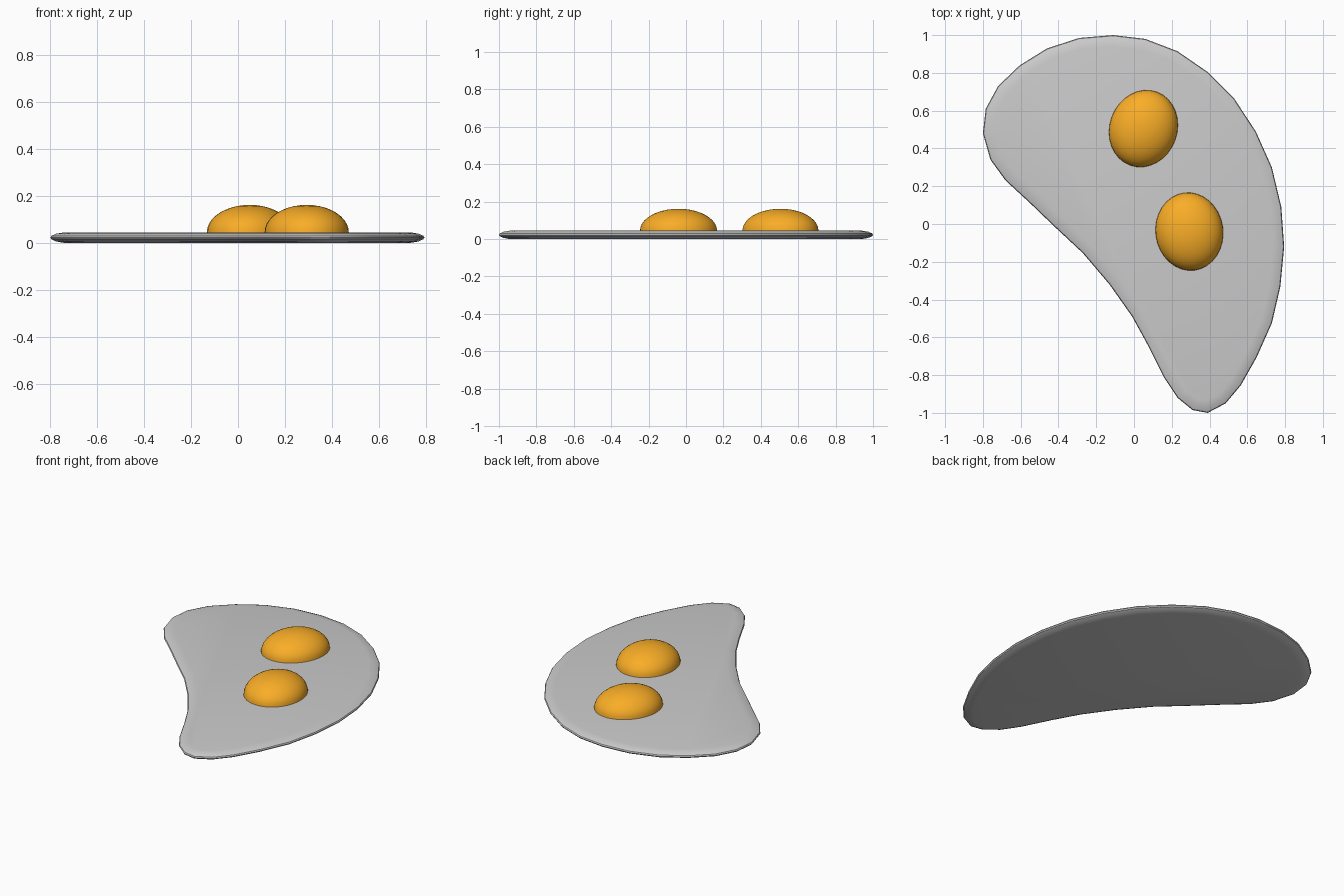
import bpy, bmesh
from math import radians
from mathutils import Vector, Matrix

if "Cube" in bpy.data.objects:
    bpy.data.objects.remove(bpy.data.objects["Cube"])

# Outline of the egg white, clockwise seen from above
OUTLINE = [(-.11, 1.0), (.06, .98), (.23, .915), (.39, .805), (.53, .665), (.645, .49),
           (.73, .30), (.78, .09), (.795, -.12), (.775, -.33), (.73, -.525), (.65, -.705),
           (.565, -.855), (.485, -.95), (.39, -1.0), (.31, -.985), (.23, -.92), (.16, -.815),
           (.075, -.645), (-.01, -.49), (-.13, -.32), (-.27, -.155), (-.42, -.015), (-.55, .11),
           (-.68, .23), (-.76, .34), (-.80, .48), (-.785, .61), (-.72, .73),
           (-.605, .84), (-.46, .93), (-.29, .985)]
# Rim cross-section: inset, height
RIM = [(.06, 0), (.025, .006), (.004, .016), (0, .023), (.004, .03), (.025, .039), (.06, .045)]


def finish(bm, name, angle, color=None):
    bmesh.ops.recalc_face_normals(bm, faces=bm.faces)
    mesh = bpy.data.meshes.new(name)
    bm.to_mesh(mesh)
    bm.free()
    ob = bpy.data.objects.new(name, mesh)
    bpy.context.collection.objects.link(ob)
    if color:
        mat = bpy.data.materials.get("yolk") or bpy.data.materials.new("yolk")
        mat.diffuse_color = color
        mat.use_nodes = True
        mat.node_tree.nodes["Principled BSDF"].inputs["Base Color"].default_value = mat.diffuse_color
        mesh.materials.append(mat)
    bpy.ops.object.select_all(action='DESELECT')
    ob.select_set(True)
    bpy.context.view_layer.objects.active = ob
    bpy.ops.object.shade_smooth_by_angle(angle=radians(angle))
    return ob


def inset_point(i, d):
    n = len(OUTLINE)
    t = Vector(OUTLINE[(i + 1) % n]) - Vector(OUTLINE[i - 1])
    inward = Vector((t.y, -t.x)).normalized()
    return Vector(OUTLINE[i]) + inward * d


# Egg white: thin slab with rounded rim
bm = bmesh.new()
n = len(OUTLINE)
rings = [[bm.verts.new((*inset_point(i, d), z)) for i in range(n)] for d, z in RIM]
for a, b in zip(rings, rings[1:]):
    for i in range(n):
        j = (i + 1) % n
        bm.faces.new((a[i], a[j], b[j], b[i]))
bm.faces.new(rings[0])
bm.faces.new(rings[-1])
finish(bm, "egg_white", 20)


# Yolks: flattened half ellipsoids resting on the white
def yolk(name, x, y, turn):
    bm = bmesh.new()
    bmesh.ops.create_uvsphere(bm, u_segments=32, v_segments=20, radius=1)
    cut = bmesh.ops.bisect_plane(bm, geom=bm.verts[:] + bm.edges[:] + bm.faces[:], dist=1e-4,
                                 plane_co=(0, 0, 0), plane_no=(0, 0, -1), clear_outer=True)
    rim = [e for e in bm.edges if e.is_boundary]
    bmesh.ops.holes_fill(bm, edges=rim, sides=0)
    bm.transform(Matrix.Translation((x, y, .045)) @ Matrix.Rotation(radians(turn), 4, 'Z')
                 @ Matrix.Diagonal((.179, .207, .117, 1)))
    finish(bm, name, 40, (.95, .42, .02, 1))


yolk("yolk_back", .05, .505, -20)
yolk("yolk_front", .293, -.04, 8)
